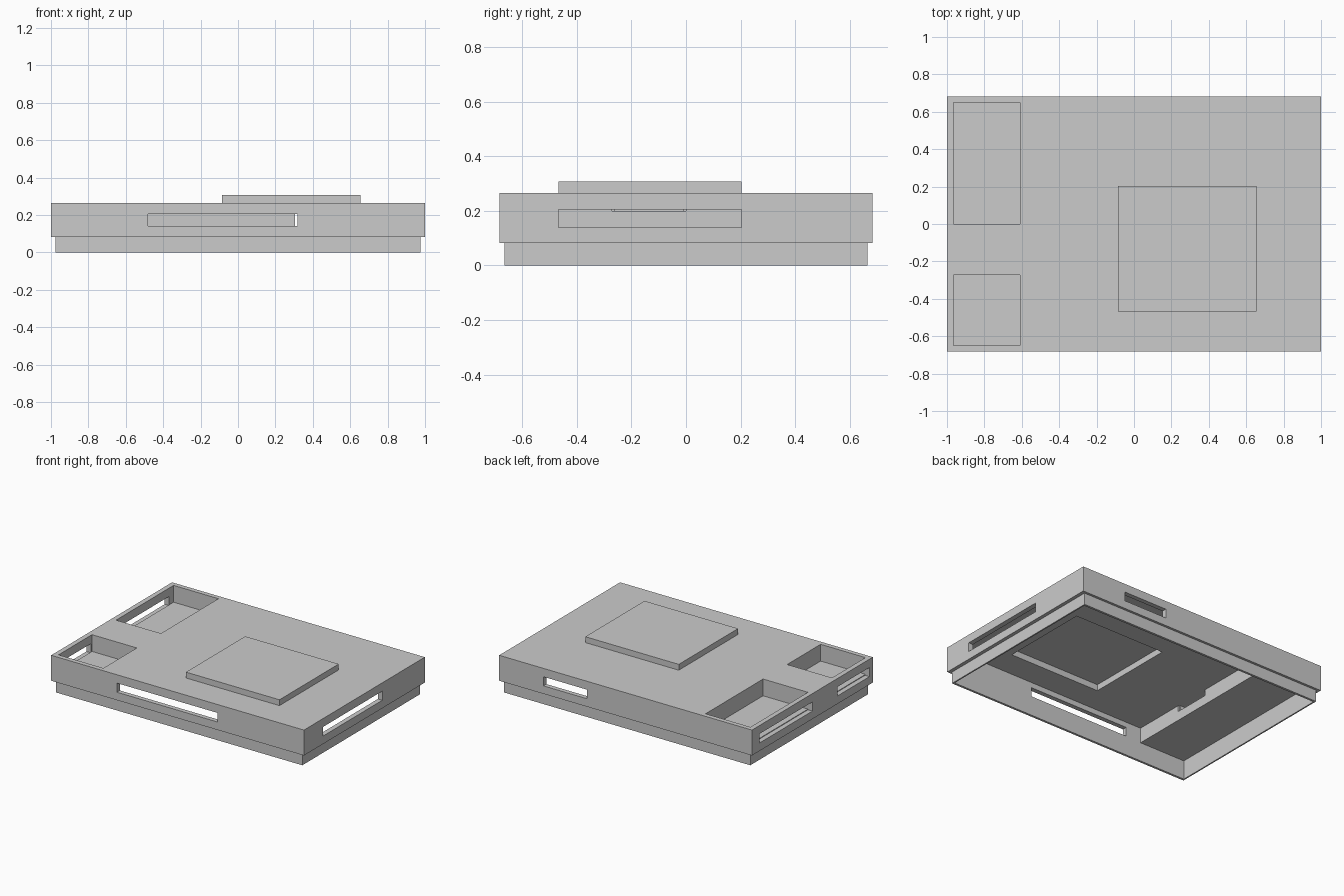
import bpy, bmesh
from mathutils import Vector

if "Cube" in bpy.data.objects:
    bpy.data.objects.remove(bpy.data.objects["Cube"])


def box(name, x, y, z):
    """Axis-aligned box from (min, max) ranges."""
    lo, hi = Vector((x[0], y[0], z[0])), Vector((x[1], y[1], z[1]))
    bm = bmesh.new()
    bmesh.ops.create_cube(bm, size=1)
    for v in bm.verts:
        v.co = (lo + hi) / 2 + v.co * (hi - lo)
    me = bpy.data.meshes.new(name)
    bm.to_mesh(me)
    bm.free()
    ob = bpy.data.objects.new(name, me)
    bpy.context.collection.objects.link(ob)
    return ob


def carve(ob, cuts):
    """Subtract box ranges from an object and bake the result."""
    cutters = []
    for c in cuts:
        cutter = box("cutter", *c)
        cutter.hide_render = True
        mod = ob.modifiers.new("cut", 'BOOLEAN')
        mod.operation, mod.solver, mod.object = 'DIFFERENCE', 'EXACT', cutter
        cutters.append(cutter)
    dg = bpy.context.evaluated_depsgraph_get()
    baked = bpy.data.meshes.new_from_object(ob.evaluated_get(dg))
    ob.modifiers.clear()
    ob.data = baked
    for c in cutters:
        bpy.data.objects.remove(c)


IX, IY = (-0.965, 0.965), (-0.65, 0.65)       # inner cavity
PX, PY = (-0.085, 0.655), (-0.467, 0.203)     # raised panel
BX = (-0.965, -0.61)                          # pockets
POCKETS = [(-0.65, -0.272), (0.0, 0.65)]
SLOT_Z = (0.14, 0.205)
T = 0.01
FLOOR = 0.135

# Main shell: cavity, panel opening, pocket openings and side slots
cuts = [(IX, IY, (0.0, 0.243)),
        ((PX[0] + T, PX[1] - T), (PY[0] + T, PY[1] - T), (0.2, 0.3)),
        ((-0.48, 0.317), (-0.75, -0.6), SLOT_Z),
        ((0.305, 0.65), (0.6, 0.75), SLOT_Z),
        ((0.9, 1.1), PY, SLOT_Z),
        ((-1.1, -0.9), (-0.645, -0.285), SLOT_Z),
        ((-1.1, -0.9), (0.0, 0.6), SLOT_Z)]
cuts += [(BX, p, (0.2, 0.3)) for p in POCKETS]
shell = box("lid_shell", (-1, 1), (-0.683, 0.683), (0.083, 0.265))
carve(shell, cuts)

# Inset lip under the shell
lip = box("inset_lip", (-0.975, 0.975), (-0.666, 0.666), (0, 0.083))
carve(lip, [(IX, IY, (-0.1, 0.2))])

# Raised panel, hollow from below
panel = box("raised_panel", PX, PY, (0.265, 0.307))
carve(panel, [((PX[0] + T, PX[1] - T), (PY[0] + T, PY[1] - T), (0.2, 0.287))])

# Pocket tray: shared floor, inner walls and the low divider between pockets
box("tray_floor", (BX[0], BX[1] + T), IY, (FLOOR, FLOOR + T))
for p in POCKETS:
    box("pocket_wall", (BX[1], BX[1] + T), p, (FLOOR + T, 0.243))
for y in ((-0.272, -0.262), (-0.01, 0.0)):
    box("pocket_side", BX, y, (FLOOR + T, 0.243))
box("pocket_divider", (BX[1], BX[1] + T), (-0.272, 0.0), (FLOOR + T, 0.2))
